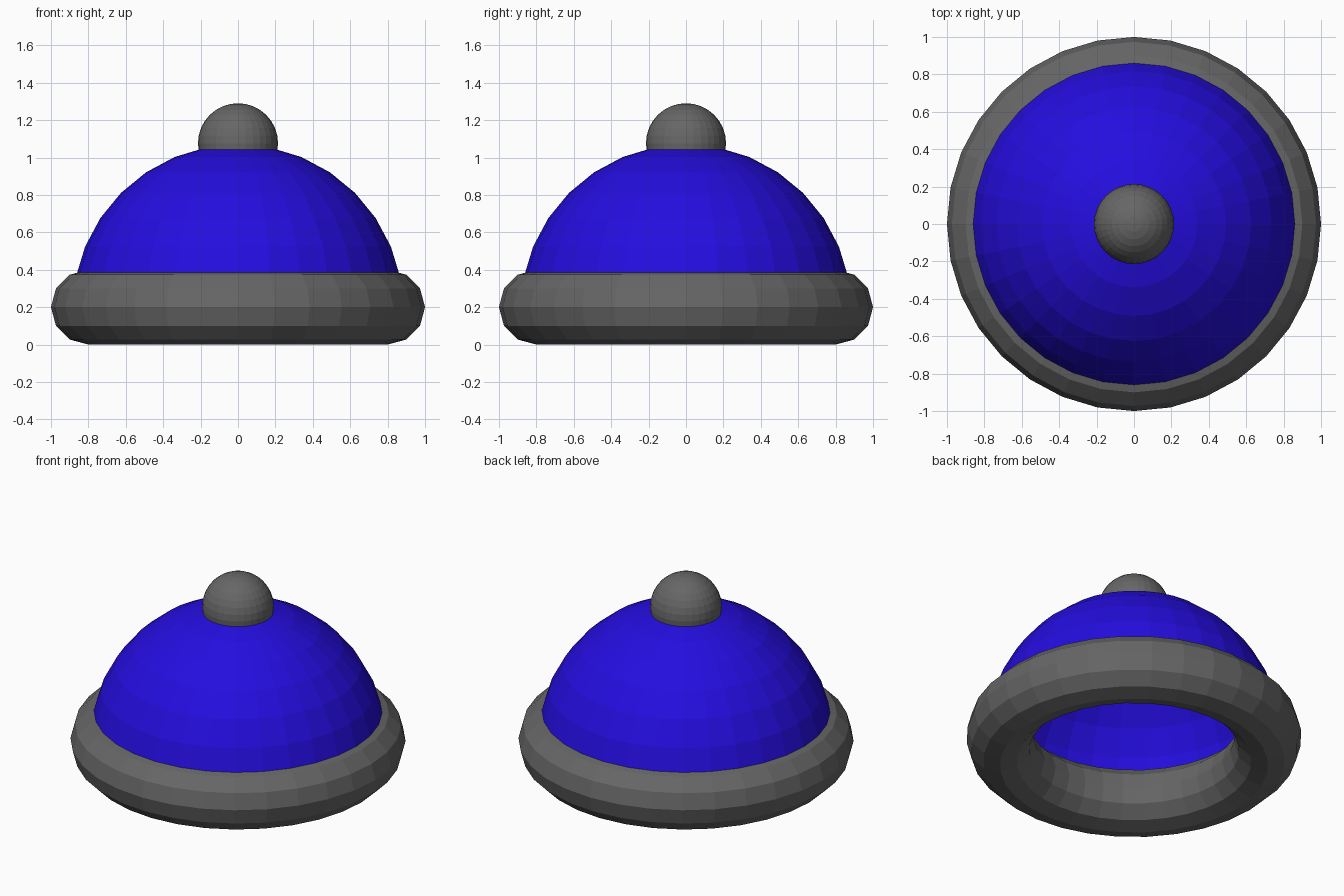
import bpy
import bmesh

if "Cube" in bpy.data.objects:
    bpy.data.objects.remove(bpy.data.objects["Cube"])


def material(name, rgb):
    mat = bpy.data.materials.new(name)
    mat.diffuse_color = (*rgb, 1.0)
    mat.use_nodes = True
    mat.node_tree.nodes["Principled BSDF"].inputs["Base Color"].default_value = mat.diffuse_color
    return mat


def finish(name, mat):
    obj = bpy.context.object
    obj.name = name
    obj.data.materials.append(mat)
    return obj


grey = material("dark grey", (0.133, 0.133, 0.133))
blue = material("deep blue", (0.018, 0.004, 0.74))

# Ring base
bpy.ops.mesh.primitive_torus_add(major_segments=32, minor_segments=12,
                                 major_radius=0.8, minor_radius=0.2,
                                 location=(0, 0, 0.2))
finish("base_ring", grey)

# Dome: upper half of a sphere, open below with its rim buried in the ring
bpy.ops.mesh.primitive_uv_sphere_add(segments=32, ring_count=16,
                                     radius=0.885, location=(0, 0, 0.185))
dome = finish("dome", blue)
bm = bmesh.new()
bm.from_mesh(dome.data)
bmesh.ops.delete(bm, geom=[v for v in bm.verts if v.co.z < -0.01], context='VERTS')
bm.to_mesh(dome.data)
bm.free()

# Round knob on top
bpy.ops.mesh.primitive_uv_sphere_add(segments=32, ring_count=16,
                                     radius=0.214, location=(0, 0, 1.076))
finish("knob", grey)
